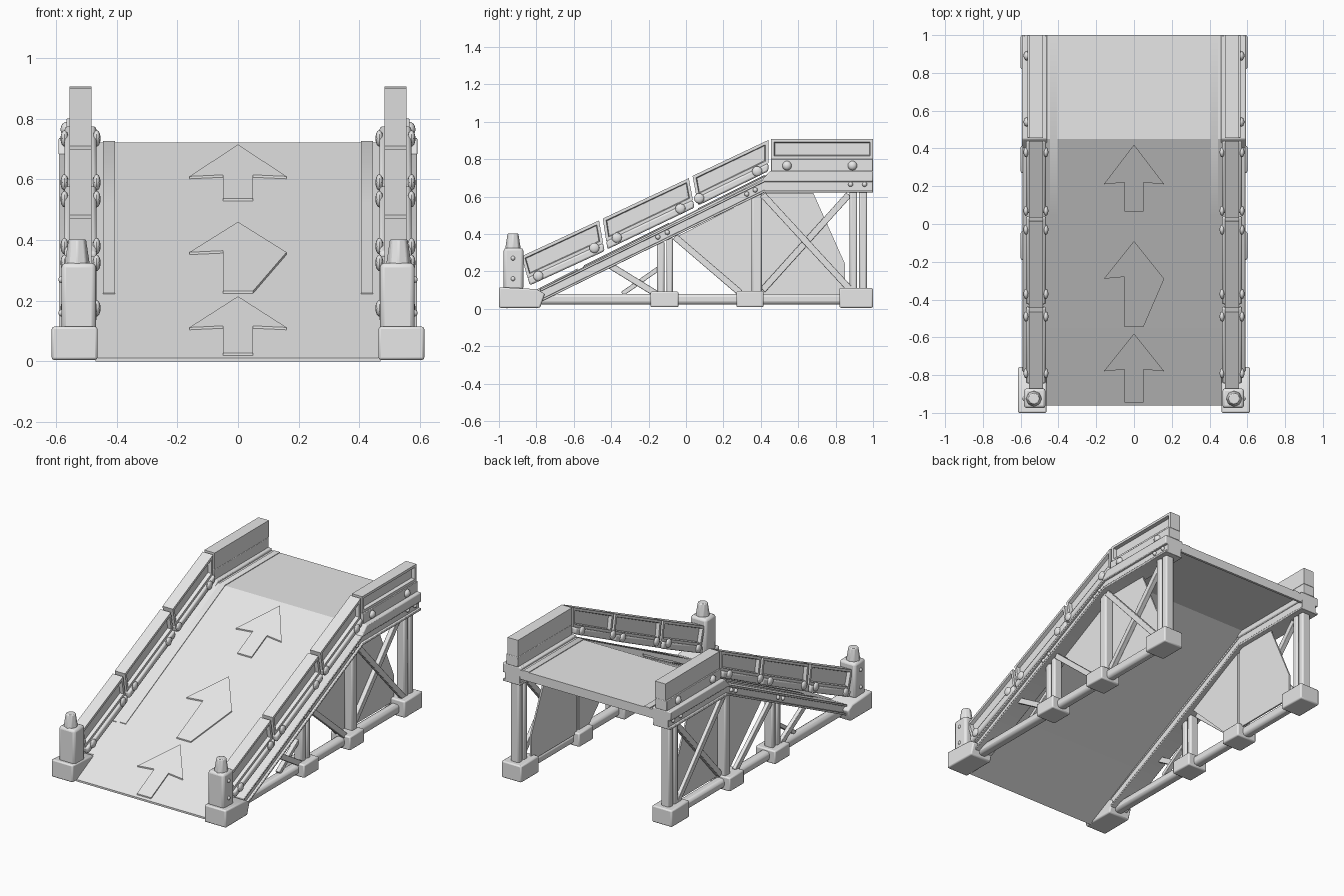
import bpy
import bmesh
from mathutils import Matrix, Vector

cube = bpy.data.objects.get("Cube")
if cube:
    bpy.data.objects.remove(cube, do_unlink=True)

grey = bpy.data.materials.new("light_grey")
grey.use_nodes = True
grey.diffuse_color = (0.8, 0.8, 0.8, 1)
grey.node_tree.nodes["Principled BSDF"].inputs["Base Color"].default_value = (0.8, 0.8, 0.8, 1)


def finish(name, bm, bevel=0.0):
    bmesh.ops.recalc_face_normals(bm, faces=bm.faces)
    me = bpy.data.meshes.new(name)
    bm.to_mesh(me)
    bm.free()
    me.materials.append(grey)
    ob = bpy.data.objects.new(name, me)
    bpy.context.collection.objects.link(ob)
    bpy.ops.object.select_all(action='DESELECT')
    ob.select_set(True)
    bpy.context.view_layer.objects.active = ob
    bpy.ops.object.shade_smooth_by_angle(angle=0.6)
    if bevel:
        mod = ob.modifiers.new("soft_edges", 'BEVEL')
        mod.width = bevel
        mod.segments = 2
        mod.limit_method = 'ANGLE'
        mod.angle_limit = 0.6
    return ob


def add_prism(bm, poly, x0, x1):
    """Extrude a side outline (y, z) from x0 to x1; return the two end faces."""
    a = [bm.verts.new((x0, y, z)) for y, z in poly]
    b = [bm.verts.new((x1, y, z)) for y, z in poly]
    n = len(poly)
    for i in range(n):
        j = (i + 1) % n
        bm.faces.new((a[i], a[j], b[j], b[i]))
    return bm.faces.new(a[::-1]), bm.faces.new(b)


def both_sides(name, polys, x0, x1, bevel=0.005):
    bm = bmesh.new()
    for s in (1, -1):
        for poly in polys:
            add_prism(bm, poly, s * x0, s * x1)
    return finish(name, bm, bevel)


def rect(y0, y1, z0, z1):
    return [(y0, z0), (y1, z0), (y1, z1), (y0, z1)]


def band(line, lo, hi):
    """Outline that follows a line with vertical offsets lo and hi."""
    return [(y, z + lo) for y, z in line] + [(y, z + hi) for y, z in reversed(line)]


def strut(p, q, w):
    """Thin bar outline from p to q."""
    p, q = Vector(p), Vector(q)
    d = (q - p).normalized() * w / 2
    n = Vector((-d.y, d.x))
    return [tuple(v) for v in (p + n, q + n, q - n, p - n)]


# Deck: separate thin ramp plates and a platform with a rear fascia
deck_line = [(-0.96, 0.012), (-0.55, 0.222), (0.05, 0.522), (0.45, 0.722), (1, 0.722)]
bm = bmesh.new()
for start, end, half in zip(deck_line, deck_line[1:], (0.47, 0.51, 0.51, 0.47)):
    add_prism(bm, band([start, end], -0.012, 0), -half, half)
add_prism(bm, rect(0.985, 1, 0.665, 0.72), -0.47, 0.47)
finish("deck", bm)
both_sides("deck_kerb", [band(deck_line[1:], -0.006, 0.004)], 0.405, 0.445, 0)


def deck_z(y):
    for (y0, z0), (y1, z1) in zip(deck_line, deck_line[1:]):
        if y <= y1:
            return z0 + (z1 - z0) * (y - y0) / (y1 - y0)


# Direction arrows: thin plates on the ramp
def arrow(name, tip, wing, base, right_notch=True):
    pts = [(-0.05, base), (0.05, base)]
    if right_notch:
        pts.append((0.05, wing + 0.01))
    pts += [(0.16, wing), (0, tip), (-0.16, wing), (-0.05, wing + 0.01)]
    bm = bmesh.new()
    lower = [bm.verts.new((x, y, deck_z(y))) for x, y in pts]
    upper = [bm.verts.new((x, y, deck_z(y) + 0.008)) for x, y in pts]
    bm.faces.new(upper)
    for i in range(len(pts)):
        j = (i + 1) % len(pts)
        bm.faces.new((lower[i], lower[j], upper[j], upper[i]))
    finish(name, bm)


arrow("lower_arrow", -0.58, -0.78, -0.945)
arrow("middle_arrow", -0.09, -0.29, -0.545, False)
arrow("upper_arrow", 0.42, 0.21, 0.065)

# Guard rails: four framed panels per side above a thicker beam
segments = [  # top start, top end, bottom end, bottom start
    [(-0.88, 0.28), (-0.465, 0.472), (-0.435, 0.308), (-0.835, 0.125)],
    [(-0.445, 0.482), (0.015, 0.698), (0.045, 0.54), (-0.42, 0.318)],
    [(0.035, 0.71), (0.44, 0.902), (0.44, 0.735), (0.065, 0.552)],
    [(0.455, 0.907), (1, 0.907), (1, 0.735), (0.455, 0.735)],
]
panels = bmesh.new()
beams = []
for k, (a, b, c, d) in enumerate(segments):
    a, b, c, d = (Vector(p) for p in (a, b, c, d))
    split = 0.74 if k < 3 else 0.62
    m0, m1 = a.lerp(d, split), b.lerp(c, split)
    beams.append([m0, m1, c, d])
    for s in (1, -1):
        inner, outer = add_prism(panels, [a, b, m1, m0], s * 0.483, s * 0.556)
        framed = []
        if k < 3:
            framed = [inner, outer]
        elif s > 0:
            framed = [outer]
        bmesh.ops.recalc_face_normals(panels, faces=panels.faces)
        for f in framed:
            bmesh.ops.inset_individual(panels, faces=[f], thickness=0.016, use_even_offset=True)
            bmesh.ops.inset_individual(panels, faces=[f], thickness=0.006, depth=-0.022)
finish("rail_panels", panels)
both_sides("rail_beams", beams[:3], 0.466, 0.572, 0.01)
both_sides("platform_rail_beam", beams[3:], 0.483, 0.565, 0.003)


# Bolts: domed heads
def bolts(name, spots, xs, r, depth):
    bm = bmesh.new()
    for s in (1, -1):
        for x in xs:
            for y, z in spots:
                m = Matrix.Translation((s * x, y, z)) @ Matrix.Diagonal((depth, r, r, 1))
                bmesh.ops.create_uvsphere(bm, u_segments=12, v_segments=8, radius=1, matrix=m)
    finish(name, bm)


bolts("rail_bolts", [(-0.79, 0.175), (-0.49, 0.325), (-0.37, 0.38), (-0.03, 0.535),
                     (0.07, 0.59), (0.38, 0.735)], (0.466, 0.572), 0.027, 0.013)
bolts("platform_bolts", [(0.54, 0.765), (0.89, 0.765)], (0.565,), 0.025, 0.02)
bolts("stringer_bolts", [(-0.15, 0.383), (-0.1, 0.408), (0.325, 0.613), (0.37, 0.635),
                         (0.88, 0.665), (0.955, 0.665)], (0.576,), 0.013, 0.014)
bolts("post_bolts", [(-0.925, 0.27), (-0.925, 0.16)], (0.58,), 0.012, 0.012)

# Side stringers: web with flanges, and a lip under the platform rail
stringer = [(-0.78, 0.035), (0.42, 0.622), (1, 0.622)]
both_sides("stringer_web", [band(stringer, 0, 0.065)], 0.47, 0.575, 0.003)
both_sides("stringer_flanges", [band(stringer, 0, 0.014), band(stringer, 0.056, 0.07)],
           0.465, 0.59, 0.003)
both_sides("platform_lip", [[(0.4, 0.68), (1, 0.68), (1, 0.737), (0.45, 0.737)]],
           0.46, 0.592, 0.006)

# Truss: ground beam, feet, uprights and braces
both_sides("ground_beam", [rect(-0.8, 0.95, 0.022, 0.08)], 0.5, 0.56, 0.018)
both_sides("feet", [rect(-0.19, -0.04, 0.008, 0.092), rect(0.27, 0.415, 0.008, 0.095),
                    rect(0.82, 1, 0.005, 0.11)], 0.46, 0.6, 0.008)
both_sides("uprights", [rect(-0.155, -0.115, 0.08, 0.36), rect(-0.105, -0.07, 0.08, 0.38),
                        rect(0.35, 0.405, 0.08, 0.62), rect(0.875, 0.915, 0.1, 0.64),
                        rect(0.925, 0.968, 0.1, 0.64)], 0.5, 0.56, 0.01)
both_sides("outer_braces", [strut((-0.42, 0.24), (-0.16, 0.08), 0.035),
                            strut((-0.06, 0.385), (0.29, 0.085), 0.035),
                            strut((0.41, 0.61), (0.88, 0.1), 0.035)], 0.535, 0.56, 0.003)
both_sides("inner_braces", [strut((-0.34, 0.08), (-0.14, 0.22), 0.025),
                            strut((0.87, 0.61), (0.41, 0.1), 0.035)], 0.505, 0.535, 0.003)
both_sides("side_sheets", [[(-0.04, 0.39), (0.37, 0.6), (0.37, 0.08), (0.28, 0.08)],
                           [(0.39, 0.62), (0.68, 0.62), (0.85, 0.24), (0.85, 0.08), (0.39, 0.08)]],
           0.494, 0.504, 0)

# Entrance posts on heavy bases, with tapered caps
both_sides("entrance_bases", [[(-1, 0.005), (-0.78, 0.005), (-0.755, 0.08), (-0.8, 0.105),
                               (-1, 0.115)]], 0.463, 0.614, 0.008)
both_sides("entrance_posts", [rect(-0.975, -0.87, 0.1, 0.325)], 0.468, 0.582, 0.015)
caps = bmesh.new()
for s in (1, -1):
    bmesh.ops.create_cone(caps, cap_ends=True, segments=8, radius1=0.043, radius2=0.03,
                          depth=0.085, matrix=Matrix.Translation((s * 0.53, -0.925, 0.36)))
finish("post_caps", caps, 0.005)
